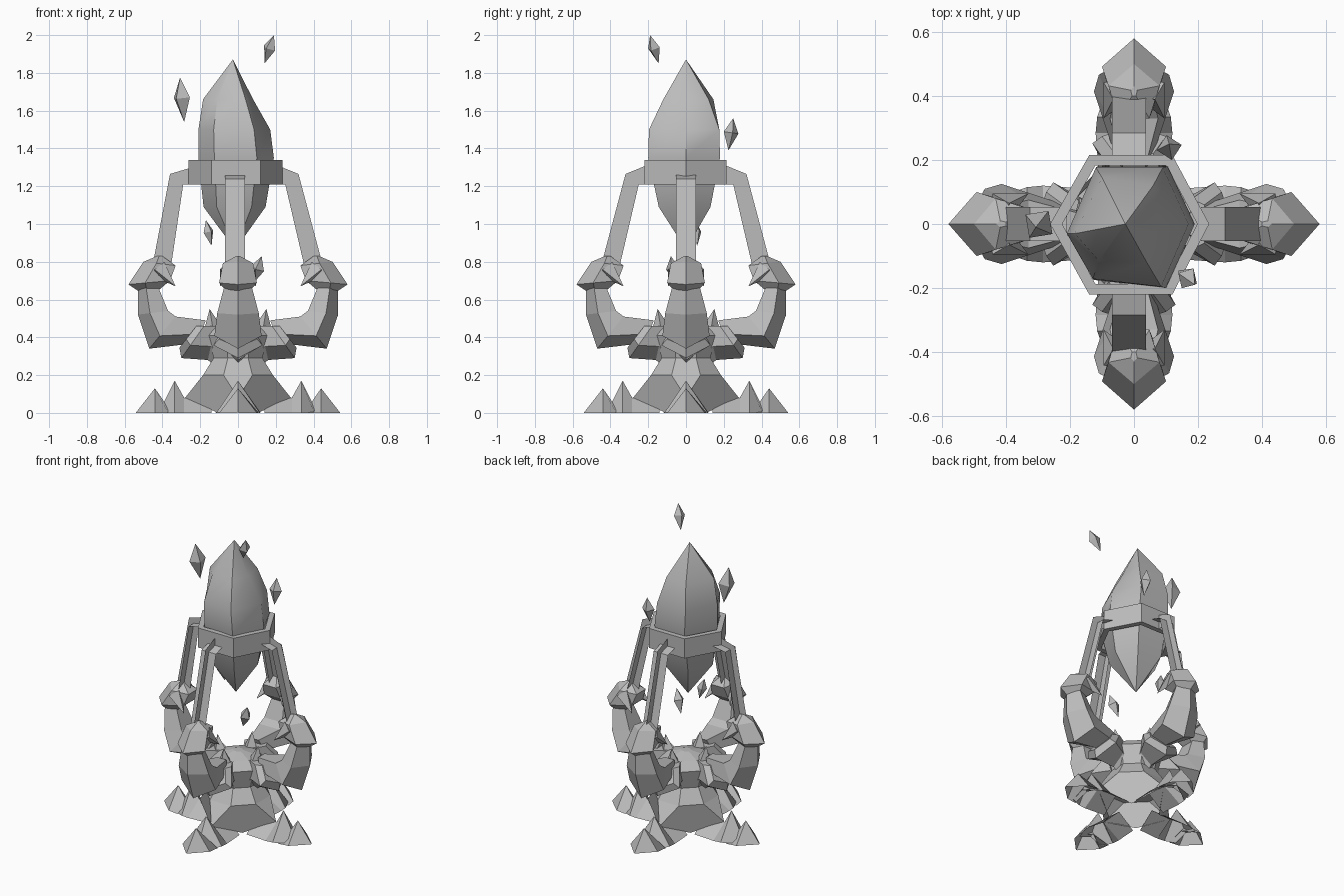
import bpy, bmesh, math
from mathutils import Vector, Matrix

if "Cube" in bpy.data.objects:
    bpy.data.objects.remove(bpy.data.objects["Cube"])

stone = bpy.data.materials.new("grey_stone")
stone.diffuse_color = (0.5, 0.5, 0.5, 1)
stone.use_nodes = True
bsdf = next(n for n in stone.node_tree.nodes if n.type == 'BSDF_PRINCIPLED')
bsdf.inputs["Base Color"].default_value = (0.5, 0.5, 0.5, 1)


def finish(name, bm, turn=0.0, smooth=False):
    """Turn a bmesh into a named object, rotated about the z axis."""
    bmesh.ops.remove_doubles(bm, verts=bm.verts, dist=0.0005)
    bmesh.ops.recalc_face_normals(bm, faces=bm.faces)
    bm.transform(Matrix.Rotation(turn, 4, 'Z'))
    mesh = bpy.data.meshes.new(name)
    bm.to_mesh(mesh)
    bm.free()
    mesh.materials.append(stone)
    obj = bpy.data.objects.new(name, mesh)
    bpy.context.collection.objects.link(obj)
    if smooth:
        bpy.ops.object.select_all(action='DESELECT')
        obj.select_set(True)
        bpy.context.view_layer.objects.active = obj
        bpy.ops.object.shade_smooth_by_angle(angle=math.radians(40))
    return obj


def loft(bm, sections, closed=True):
    """Skin equal-length sections; closed loops get end caps, open ones stay sheets."""
    loops = [[bm.verts.new(p) for p in s] for s in sections]
    n = len(loops[0])
    for a, b in zip(loops, loops[1:]):
        for i in range(n if closed else n - 1):
            j = (i + 1) % n
            bm.faces.new((a[i], a[j], b[j], b[i]))
    if closed:
        bm.faces.new(loops[0][::-1])
        bm.faces.new(loops[-1])


def keel(ro, zo, ri, zi, w):
    """Five-sided section: an outer ridge, two wide flanks, a flat inside."""
    mr, mz = ro + (ri - ro) * 0.4, zo + (zi - zo) * 0.4
    return [(ro, 0, zo), (mr, w, mz), (ri, w * 0.6, zi), (ri, -w * 0.6, zi), (mr, -w, mz)]


def tent(r, z, w):
    """Ridge section standing on the ground, open below."""
    return [(r, -w, 0), (r, 0, z), (r, w, 0)]


def spike(bm, base, tip, radius):
    """Four-sided spike from base to tip."""
    base, tip = Vector(base), Vector(tip)
    d = tip - base
    m = (Matrix.Translation((base + tip) / 2)
         @ d.to_track_quat('Z', 'Y').to_matrix().to_4x4())
    bmesh.ops.create_cone(bm, cap_ends=True, segments=4, radius1=radius,
                          radius2=0, depth=d.length, matrix=m)


def polar(r, degrees, z):
    a = math.radians(degrees)
    return (r * math.cos(a), r * math.sin(a), z)


# Bowl: narrow waist and low dome above the neck
bm = bmesh.new()
loft(bm, [[polar(r, 22.5 + 45 * i, z) for i in range(8)] for z, r in
          [(0.2, 0.2), (0.29, 0.14), (0.41, 0.17), (0.46, 0.12), (0.485, 0.03)]])
finish("bowl", bm)

# Hollow flared base: a pentagon on each diagonal, a triangle behind each foot
bm = bmesh.new()
for q in range(0, 360, 90):
    penta = [polar(0.2, q + 22.5, 0.2), polar(0.2, q + 67.5, 0.2),
             polar(0.28, q + 90, 0.08), polar(0.15, q + 45, 0), polar(0.28, q, 0.08)]
    tri = [polar(0.2, q - 22.5, 0.2), polar(0.2, q + 22.5, 0.2), polar(0.28, q, 0.08)]
    for points in (penta, tri):
        bm.faces.new([bm.verts.new(p) for p in points])
finish("base", bm)

# Four identical limbs: foot, root, arm, knob and strut
for k, side in enumerate(["left", "back", "right", "front"]):
    turn = k * math.pi / 2

    bm = bmesh.new()
    loft(bm, [tent(0.54, 0.002, 0.004), tent(0.44, 0.13, 0.10),
              tent(0.37, 0.03, 0.11)], closed=False)
    loft(bm, [tent(0.405, 0.03, 0.09), tent(0.335, 0.17, 0.115),
              tent(0.285, 0.08, 0.12), tent(0.14, 0.09, 0.11)], closed=False)
    finish(side + "_foot", bm, turn)

    bm = bmesh.new()
    loft(bm, [keel(0.06, 0.2, 0.05, 0.42, 0.05), keel(0.16, 0.28, 0.12, 0.46, 0.07),
              keel(0.30, 0.29, 0.18, 0.46, 0.13), keel(0.31, 0.345, 0.22, 0.46, 0.10)])
    spike(bm, (0.13, 0, 0.43), (0.15, 0, 0.55), 0.055)
    finish(side + "_arm_root", bm, turn)

    bm = bmesh.new()
    loft(bm, [keel(0.22, 0.37, 0.17, 0.49, 0.055), keel(0.47, 0.34, 0.33, 0.51, 0.125),
              keel(0.53, 0.52, 0.37, 0.54, 0.11), keel(0.53, 0.66, 0.42, 0.66, 0.075)])
    finish(side + "_arm", bm, turn)

    bm = bmesh.new()
    loft(bm, [keel(0.52, 0.64, 0.42, 0.65, 0.06), keel(0.58, 0.68, 0.36, 0.70, 0.10),
              keel(0.50, 0.80, 0.33, 0.78, 0.08), keel(0.43, 0.83, 0.40, 0.83, 0.01)])
    for s in (-1, 1):
        spike(bm, (0.42, 0.05 * s, 0.76), (0.33, 0.095 * s, 0.67), 0.05)
    finish(side + "_knob", bm, turn)

    # Strut: two thin sheets crossing along its length
    top = 0.04 if side == "right" else 0.0
    off = {"front": -0.015, "back": 0.015}.get(side, 0.0)
    outer = [(0.46, 0.74), (0.32 + top, 1.265), (0.21, 1.31)]
    inner = [(0.36, 0.74), (0.25 + top, 1.21), (0.21, 1.21)]
    bm = bmesh.new()
    loft(bm, [[(ro, off, zo), (ri, off, zi)]
              for (ro, zo), (ri, zi) in zip(outer, inner)], closed=False)
    loft(bm, [[((ro + ri) / 2, off + w, (zo + zi) / 2) for w in (-0.053, 0.053)]
              for (ro, zo), (ri, zi) in zip(outer, inner)], closed=False)
    finish(side + "_strut", bm, turn)

# Hexagonal ring around the crystal
hexagon = [(0.235, 0), (0.12, 0.215), (-0.14, 0.215),
           (-0.262, 0), (-0.14, -0.22), (0.12, -0.22)]
bm = bmesh.new()
rings = [[bm.verts.new((-0.012 + (x + 0.012) * s, y * s, z)) for x, y in hexagon]
         for s, z in [(1, 1.21), (1, 1.34), (0.85, 1.34), (0.85, 1.21)]]
for a, b in zip(rings, rings[1:] + rings[:1]):
    for i in range(6):
        j = (i + 1) % 6
        bm.faces.new((a[i], a[j], b[j], b[i]))
finish("crystal_ring", bm)

# Large crystal with lopsided shoulders
girdle = [(0.19, 0), (0.105, 0.18), (-0.115, 0.18),
          (-0.21, -0.03), (-0.125, -0.175), (0.1, -0.2)]
shoulder = [(0.08, 0), (0.06, 0.12), (-0.1, 0.145),
            (-0.185, -0.03), (-0.11, -0.115), (0.04, -0.12)]
levels = [(girdle, 0.865, 0.003, 0.003, -0.015), (girdle, 1.09, 0.82, 0.72, -0.01),
          (girdle, 1.35, 1, 1, 0), (girdle, 1.50, 0.95, 0.98, -0.01),
          (shoulder, 1.66, 1, 1, 0), (girdle, 1.87, 0.003, 0.003, -0.027)]
bm = bmesh.new()
loft(bm, [[(x * sx + dx, y * sy, z) for x, y in outline]
          for outline, z, sx, sy, dx in levels])
finish("crystal", bm, smooth=True)

# Small floating shards: bottom tip, top tip, girdle radius
shards = [((0.14, -0.145, 1.85), (0.19, -0.19, 2.0), 0.036),
          ((-0.285, 0.01, 1.54), (-0.307, -0.01, 1.775), 0.052),
          ((0.11, 0.225, 1.39), (0.11, 0.25, 1.56), 0.04),
          ((-0.14, 0.06, 0.885), (-0.17, 0.05, 1.02), 0.03),
          ((0.075, -0.055, 0.68), (0.125, -0.08, 0.83), 0.038)]
for n, (low, high, radius) in enumerate(shards):
    bm = bmesh.new()
    low, high = Vector(low), Vector(high)
    mid = low.lerp(high, 0.55)
    q = (high - low).to_track_quat('Z', 'Y')
    belt = [bm.verts.new(mid + q @ Vector(polar(radius, 90 * i + 12, 0))) for i in range(4)]
    for tip in (bm.verts.new(low), bm.verts.new(high)):
        for i in range(4):
            bm.faces.new((belt[i], belt[(i + 1) % 4], tip))
    finish("shard_%d" % (n + 1), bm)
